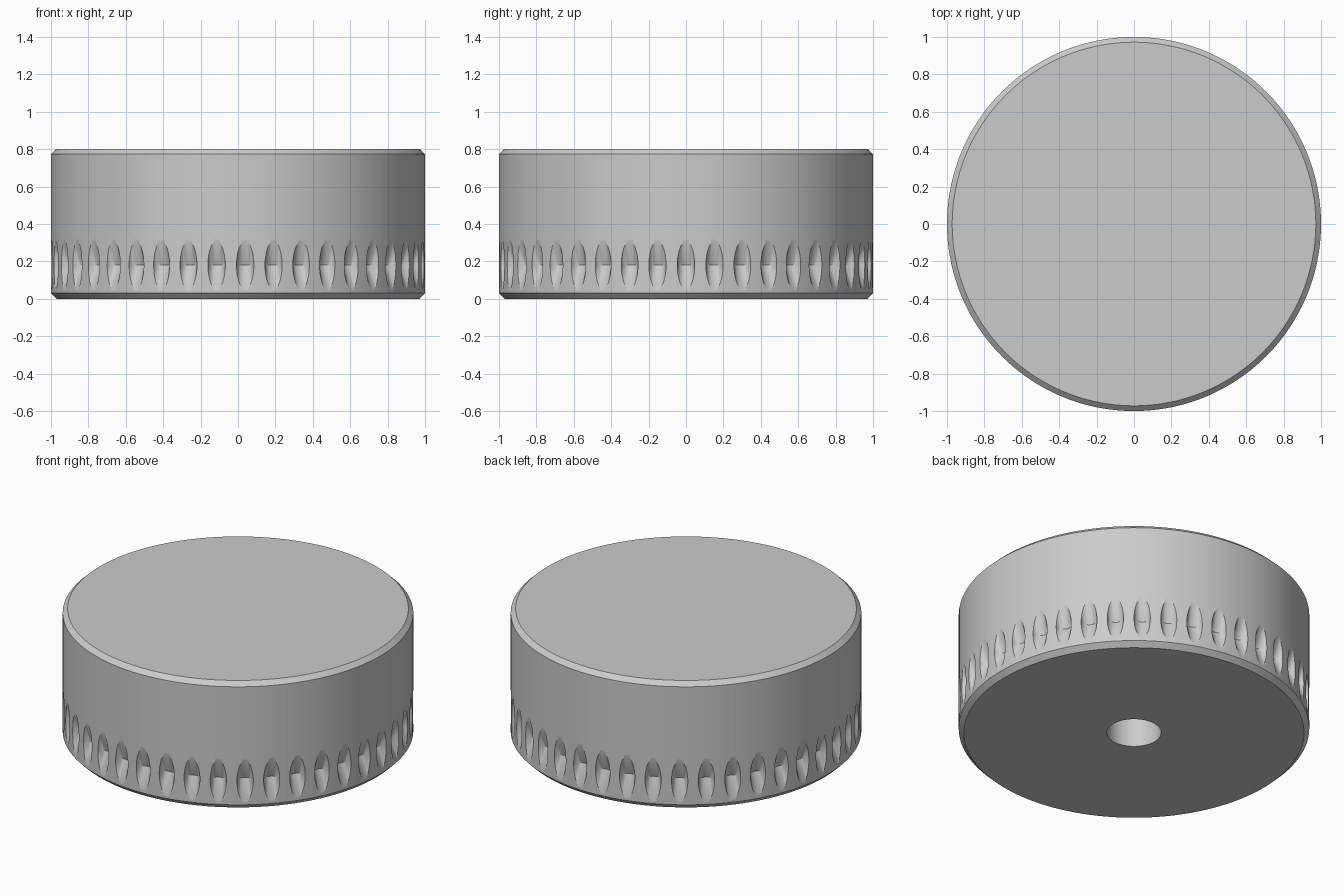
import bpy, bmesh
from math import sin, cos, pi, radians

if "Cube" in bpy.data.objects:
    bpy.data.objects.remove(bpy.data.objects["Cube"])

NOTCHES = 41
SEGS = NOTCHES * 4


def skin(bm, rings):
    """Bridge a stack of closed vertex rings and cap both ends."""
    loops = [[bm.verts.new(p) for p in ring] for ring in rings]
    n = len(loops[0])
    for a, b in zip(loops, loops[1:]):
        for i in range(n):
            j = (i + 1) % n
            bm.faces.new((a[i], a[j], b[j], b[i]))
    bm.faces.new(loops[0][::-1])
    bm.faces.new(loops[-1])


def finish(bm, name):
    bmesh.ops.recalc_face_normals(bm, faces=bm.faces[:])
    me = bpy.data.meshes.new(name)
    bm.to_mesh(me)
    bm.free()
    ob = bpy.data.objects.new(name, me)
    bpy.context.collection.objects.link(ob)
    return ob


# Knob body: chamfered disc with a blind bore in the underside
profile = [(0.155, 0.5), (0.155, 0), (0.97, 0), (1, 0.03), (1, 0.042),
           (1, 0.32), (1, 0.773), (0.972, 0.8)]
bm = bmesh.new()
skin(bm, [[(r * cos(2 * pi * (i + 0.5) / SEGS), r * sin(2 * pi * (i + 0.5) / SEGS), z)
           for i in range(SEGS)] for r, z in profile])
knob = finish(bm, "knob_body")

# Grip notches: slanted round cutters meeting in a crease at z = 0.18
R, HALF, MID = 0.047, 0.13, 0.18
bm = bmesh.new()
for k in range(NOTCHES):
    a = 2 * pi * k / NOTCHES
    rings = []
    for dz in (-0.16, 0, 0.16):
        c = 1 + R * abs(dz) / HALF
        ring = []
        for i in range(28):
            t = 2 * pi * (i + 0.5) / 28
            u, v = c + R * cos(t), R * sin(t)
            ring.append((u * cos(a) - v * sin(a), u * sin(a) + v * cos(a), MID + dz))
        rings.append(ring)
    skin(bm, rings)
cutter = finish(bm, "notch_cutter")
cutter.hide_render = True

mod = knob.modifiers.new("notches", 'BOOLEAN')
mod.operation = 'DIFFERENCE'
mod.solver = 'EXACT'
mod.object = cutter
bpy.context.view_layer.objects.active = knob
knob.select_set(True)
bpy.ops.object.modifier_apply(modifier=mod.name)
bpy.data.objects.remove(cutter)
bpy.ops.object.shade_smooth_by_angle(angle=radians(30))
